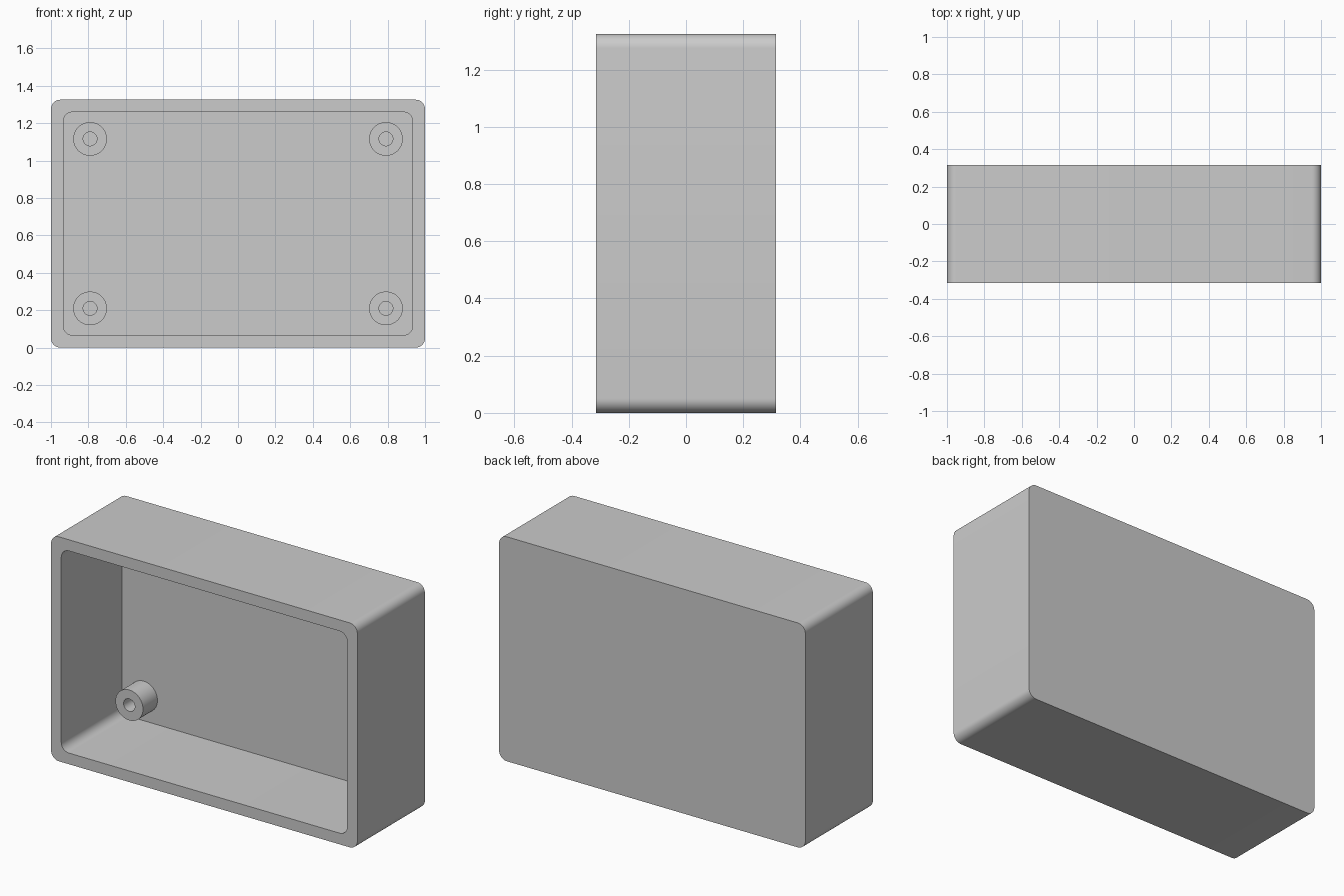
import bpy, bmesh
from math import cos, sin, pi, radians

if "Cube" in bpy.data.objects:
    bpy.data.objects.remove(bpy.data.objects["Cube"])

H, FRONT, BACK = 1.325, -0.315, 0.315
WALL, FLOOR = 0.066, 0.25


def rounded_rect(hw, hh, r, cz, n=10):
    pts = []
    for k, (sx, sz) in enumerate(((1, 1), (-1, 1), (-1, -1), (1, -1))):
        for i in range(n + 1):
            a = (k + i / n) * pi / 2
            pts.append((sx * (hw - r) + r * cos(a), cz + sz * (hh - r) + r * sin(a)))
    return pts


def circle(cx, cz, r, n=48):
    return [(cx + r * cos(2 * pi * i / n), cz + r * sin(2 * pi * i / n)) for i in range(n)]


def skin(name, sections, caps):
    """Bridge (outline, y) sections in order, optionally closing both ends."""
    bm = bmesh.new()
    loops = [[bm.verts.new((x, y, z)) for x, z in pts] for pts, y in sections]
    for a, b in zip(loops, loops[1:]):
        n = len(a)
        for i in range(n):
            j = (i + 1) % n
            bm.faces.new((a[i], a[j], b[j], b[i]))
    if caps:
        bm.faces.new(loops[0][::-1])
        bm.faces.new(loops[-1])
    mesh = bpy.data.meshes.new(name)
    bm.to_mesh(mesh)
    bm.free()
    ob = bpy.data.objects.new(name, mesh)
    bpy.context.collection.objects.link(ob)
    bpy.ops.object.select_all(action='DESELECT')
    ob.select_set(True)
    bpy.context.view_layer.objects.active = ob
    bpy.ops.object.shade_smooth_by_angle(angle=radians(30))
    return ob


# Open-fronted enclosure shell
outer = rounded_rect(1, H / 2, 0.05, H / 2)
inner = rounded_rect(1 - WALL, H / 2 - WALL, 0.05, H / 2)
skin("enclosure_shell", [(outer, BACK), (outer, FRONT), (inner, FRONT), (inner, FLOOR)], True)

# Four hollow screw bosses standing on the inner back panel
for sx, side in ((-1, "left"), (1, "right")):
    for sz, level in ((-1, "lower"), (1, "upper")):
        cx, cz = sx * 0.791, H / 2 + sz * 0.453
        post, hole = circle(cx, cz, 0.09), circle(cx, cz, 0.037)
        skin(f"screw_boss_{level}_{side}",
             [(post, FLOOR), (post, 0.115), (hole, 0.115), (hole, FLOOR)], False)
